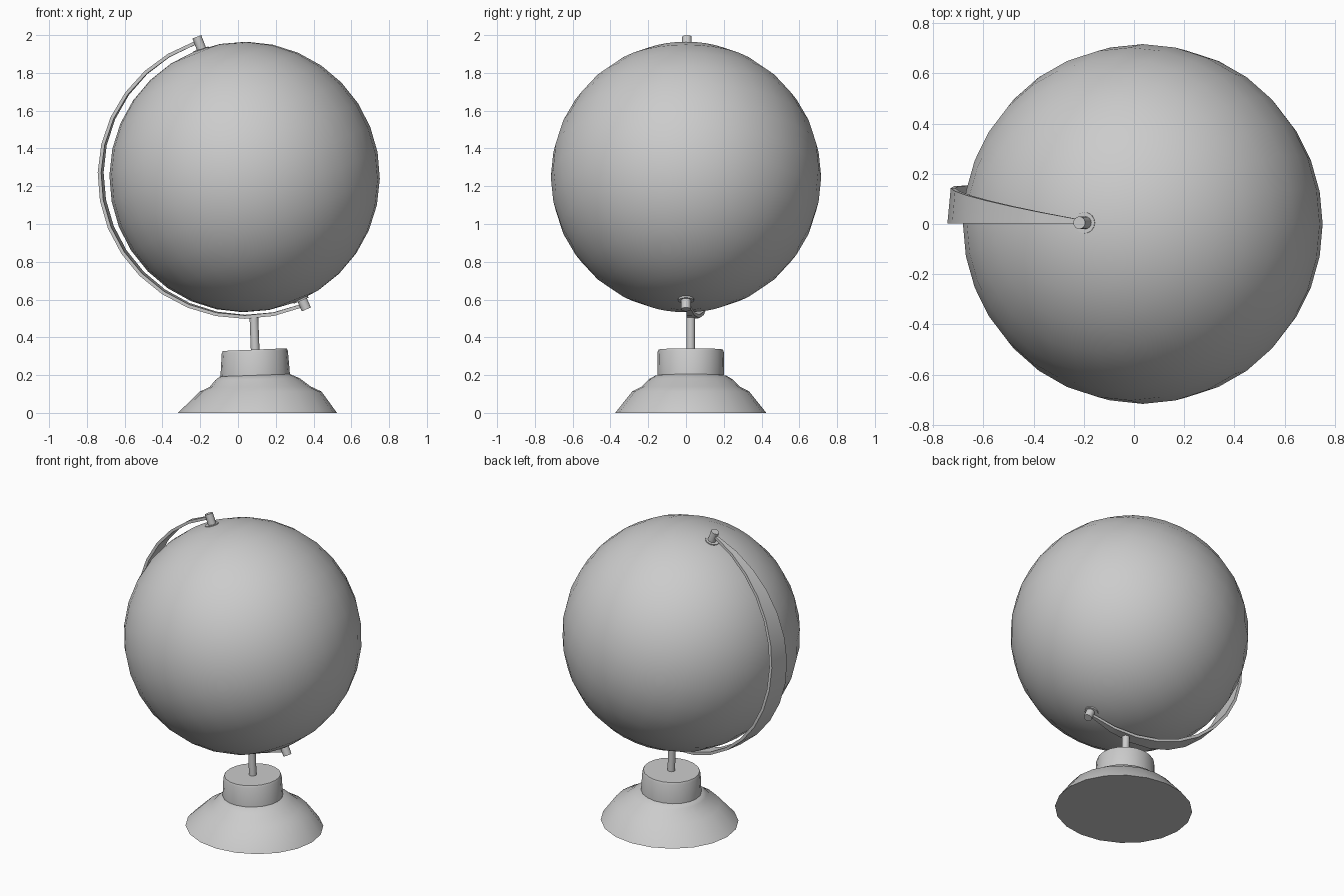
import bpy, bmesh, math
from mathutils import Vector

if "Cube" in bpy.data.objects:
    bpy.data.objects.remove(bpy.data.objects["Cube"])


def finish(obj, angle=35):
    bpy.ops.object.select_all(action='DESELECT')
    obj.select_set(True)
    bpy.context.view_layer.objects.active = obj
    bpy.ops.object.shade_smooth_by_angle(angle=math.radians(angle))


def skin(name, rings, angle=35):
    """Bridge equal-length closed rings of points and cap both ends."""
    bm = bmesh.new()
    loops = [[bm.verts.new(p) for p in ring] for ring in rings]
    n = len(loops[0])
    for a, b in zip(loops, loops[1:]):
        for i in range(n):
            j = (i + 1) % n
            bm.faces.new((a[i], a[j], b[j], b[i]))
    bm.faces.new(loops[0])
    bm.faces.new(loops[-1])
    bmesh.ops.recalc_face_normals(bm, faces=bm.faces[:])
    mesh = bpy.data.meshes.new(name)
    bm.to_mesh(mesh)
    bm.free()
    obj = bpy.data.objects.new(name, mesh)
    bpy.context.collection.objects.link(obj)
    finish(obj, angle)
    return obj


def rod(name, start, end, radius, sides=16):
    start, end = Vector(start), Vector(end)
    bpy.ops.mesh.primitive_cylinder_add(vertices=sides, radius=radius,
                                        depth=(end - start).length, location=(start + end) / 2)
    obj = bpy.context.object
    obj.name = name
    obj.rotation_euler = (end - start).to_track_quat('Z', 'Y').to_euler()
    finish(obj)


# globe ball, tilted towards -x
tilt = math.radians(21.7)
bpy.ops.mesh.primitive_uv_sphere_add(segments=32, ring_count=16, radius=0.716,
                                     location=(0.035, 0, 1.249), rotation=(0, -tilt, 0))
bpy.context.object.name = "globe_ball"
finish(bpy.context.object)

# pivot pins and their washers at both poles
rod("top_pin", (-0.187, 0.005, 1.91), (-0.218, 0.005, 1.991), 0.025)
rod("top_washer", (-0.190, 0.005, 1.905), (-0.197, 0.005, 1.927), 0.042)
rod("bottom_pin", (0.330, 0, 0.62), (0.362, 0, 0.548), 0.026)
rod("bottom_washer", (0.327, 0, 0.613), (0.335, 0, 0.594), 0.042)

# crescent arm: straight front edge, back edge bulging at the middle
cx, cz, steps = 0.035, 1.255, 16
arm = []
for k in range(steps + 1):
    a = math.radians(110 + (293 - 110) * k / steps)
    width = 0.02 + 0.133 * math.sin(math.pi * k / steps)
    drop = width * width * 0.65

    def at(inset, y):
        return (cx + (0.778 - inset) * math.cos(a), y, cz + (0.757 - inset) * math.sin(a))
    arm.append([at(0, 0.002), at(drop, width), at(drop + 0.018, width), at(0.018, 0.002)])
skin("crescent_arm", arm)

# stem
rod("stem", (0.092, 0.025, 0.30), (0.084, 0.025, 0.515), 0.023)

# stepped base: height, centre x, x radius, y radius, slant
steps_profile = [
    (0.000, 0.103, 0.421, 0.400, 0.000),
    (0.113, 0.120, 0.322, 0.310, 0.000),
    (0.138, 0.117, 0.268, 0.262, 0.006),
    (0.178, 0.104, 0.224, 0.222, 0.020),
    (0.197, 0.092, 0.190, 0.188, 0.030),
    (0.199, 0.091, 0.184, 0.177, 0.035),
    (0.323, 0.089, 0.175, 0.175, 0.042),
    (0.335, 0.089, 0.169, 0.170, 0.042),
]
sides = 20
base = []
for z, x0, rx, ry, slant in steps_profile:
    ring = []
    for i in range(sides):
        t = math.tau * i / sides
        ring.append((x0 + rx * math.cos(t), 0.025 + ry * math.sin(t), z + slant * rx * math.cos(t)))
    base.append(ring)
skin("stepped_base", base, 50)
